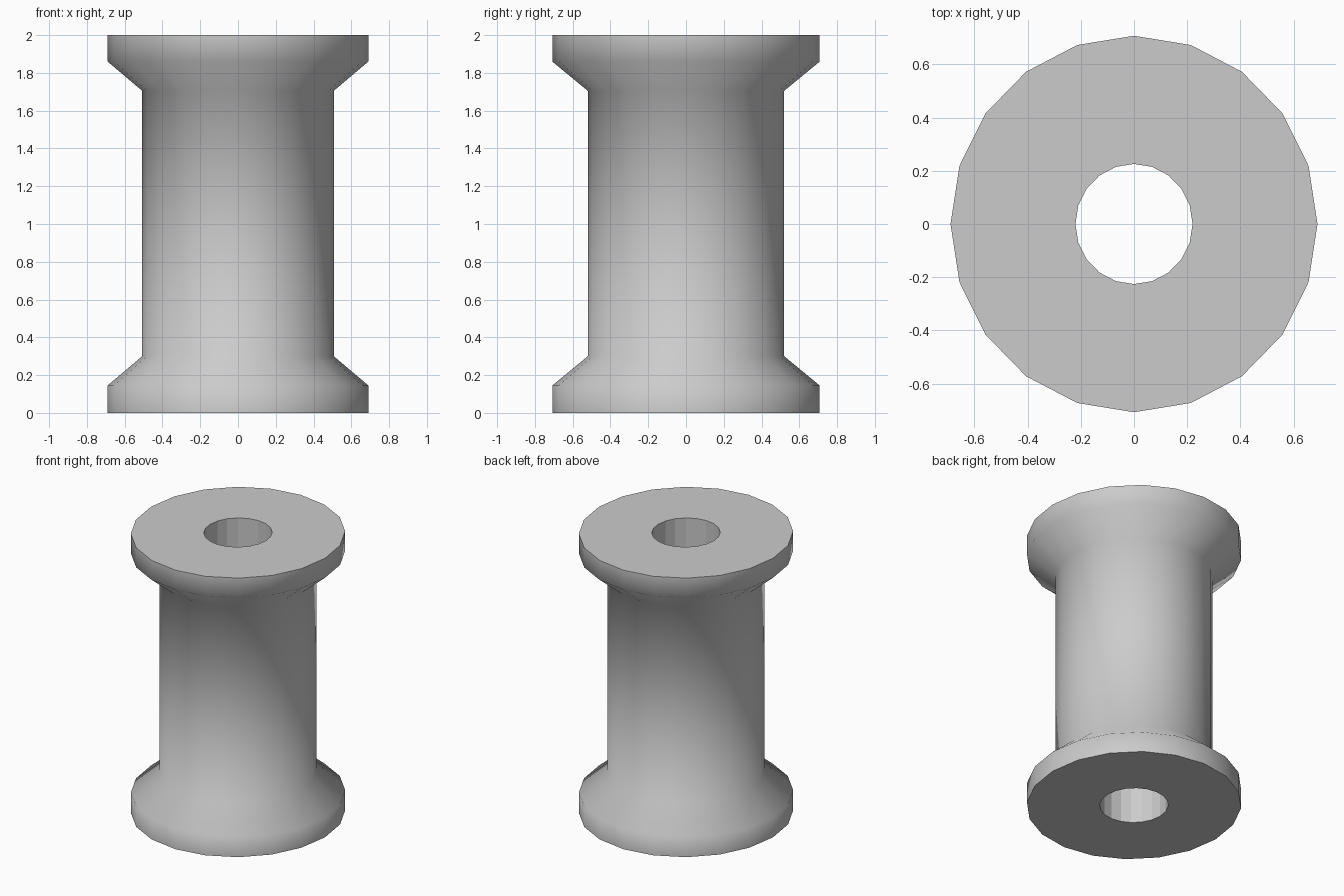
import bpy, bmesh
from math import sin, cos, tau

if "Cube" in bpy.data.objects:
    bpy.data.objects.remove(bpy.data.objects["Cube"])

SIDES = 20
SQUASH = 0.975  # slightly narrower in x than in y

# Closed profile (radius, height): flanges, barrel, then the through hole
outer = [(0.708, 0), (0.708, 0.145), (0.52, 0.30),
         (0.52, 1.705), (0.708, 1.86), (0.708, 2.0)]
bore = [(0.226, 2.0), (0.226, 0)]
profile = outer + bore

bm = bmesh.new()
rings = [[bm.verts.new((r * SQUASH * cos(tau * i / SIDES), r * sin(tau * i / SIDES), z))
          for i in range(SIDES)] for r, z in profile]

# Skin between neighbouring rings; only the outside wall is smooth
for k, ring in enumerate(rings):
    above = rings[(k + 1) % len(rings)]
    for i in range(SIDES):
        j = (i + 1) % SIDES
        face = bm.faces.new((ring[i], ring[j], above[j], above[i]))
        face.smooth = k < len(outer) - 1

# Crisp rims where the outside wall meets the end faces
bm.normal_update()
for edge in bm.edges:
    if len({f.smooth for f in edge.link_faces}) == 2:
        edge.smooth = False

mesh = bpy.data.meshes.new("spool")
bm.to_mesh(mesh)
bm.free()
spool = bpy.data.objects.new("spool", mesh)
bpy.context.collection.objects.link(spool)
